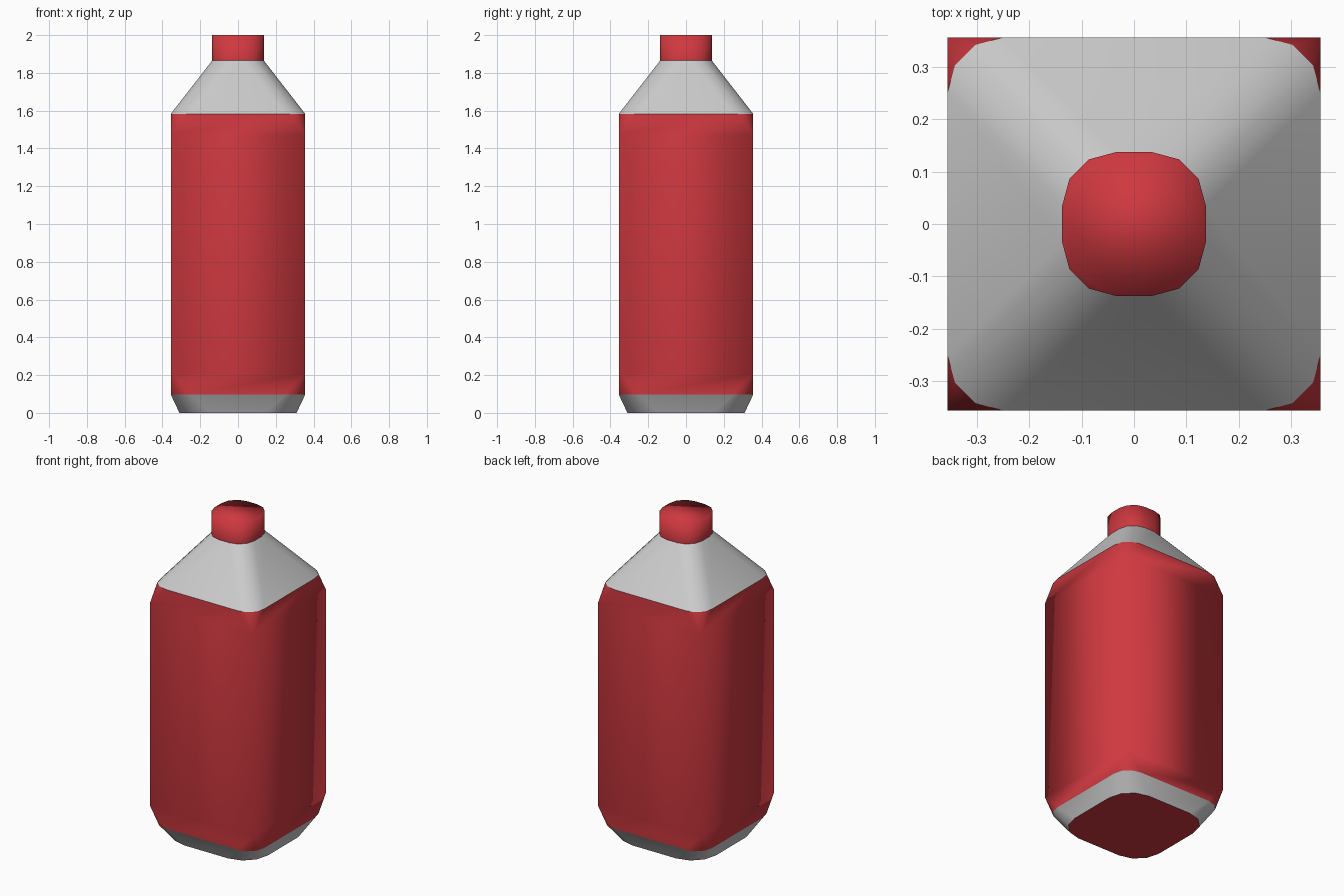
import bpy, bmesh
from math import cos, sin, pi

if "Cube" in bpy.data.objects:
    bpy.data.objects.remove(bpy.data.objects["Cube"])


def material(name, color):
    m = bpy.data.materials.new(name)
    m.diffuse_color = color
    m.use_nodes = True
    m.node_tree.nodes["Principled BSDF"].inputs["Base Color"].default_value = m.diffuse_color
    return m


def ring(half, flat, z):
    """Rounded square: half width, half length of the straight side, height."""
    pts, r = [], half - flat
    for q in range(4):
        cx, cy = [(1, 1), (-1, 1), (-1, -1), (1, -1)][q]
        for k in range(4):
            a = q * pi / 2 + k * pi / 6
            pts.append((cx * flat + r * cos(a), cy * flat + r * sin(a), z))
    return pts


def loft(name, rings, mat=None, bottom=False, top=False, angle=30):
    bm = bmesh.new()
    loops = [[bm.verts.new(p) for p in ring(*r)] for r in rings]
    for a, b in zip(loops, loops[1:]):
        for i in range(16):
            j = (i + 1) % 16
            bm.faces.new((a[i], a[j], b[j], b[i]))
    if bottom:
        bm.faces.new(loops[0][::-1])
    if top:
        bm.faces.new(loops[-1])
    bmesh.ops.remove_doubles(bm, verts=bm.verts, dist=1e-4)
    me = bpy.data.meshes.new(name)
    bm.to_mesh(me)
    bm.free()
    ob = bpy.data.objects.new(name, me)
    bpy.context.collection.objects.link(ob)
    if mat:
        me.materials.append(mat)
    bpy.ops.object.select_all(action='DESELECT')
    ob.select_set(True)
    bpy.context.view_layer.objects.active = ob
    bpy.ops.object.shade_smooth_by_angle(angle=angle * pi / 180)
    return ob


red = material("red", (0.62, 0.04, 0.05, 1))

# Outline levels shared by neighbouring parts
foot = (0.31, 0.15, 0.0)
base_rim = (0.356, 0.25, 0.097)
shoulder_rim = (0.356, 0.25, 1.583)
neck_rim = (0.137, 0.035, 1.865)

# Underside panel
under = loft("base_panel", [(0.30, 0.145, 0.0), foot], red, bottom=True)
under.data.flip_normals() if under.data.polygons[0].normal.z > 0 else None

# Tapered grey base band
loft("base_band", [foot, base_rim])

# Square body whose sharp corners are cut off into small fans at both ends
loft("body", [base_rim, (0.356, 0.356, 0.21), (0.356, 0.356, 1.47), shoulder_rim], red)

# Grey shoulder running from the rounded square to the round neck
loft("shoulder", [shoulder_rim, neck_rim])

# Cap, smooth over its top edge
loft("cap", [neck_rim, (0.137, 0.035, 2.0)], red, top=True, angle=180)
